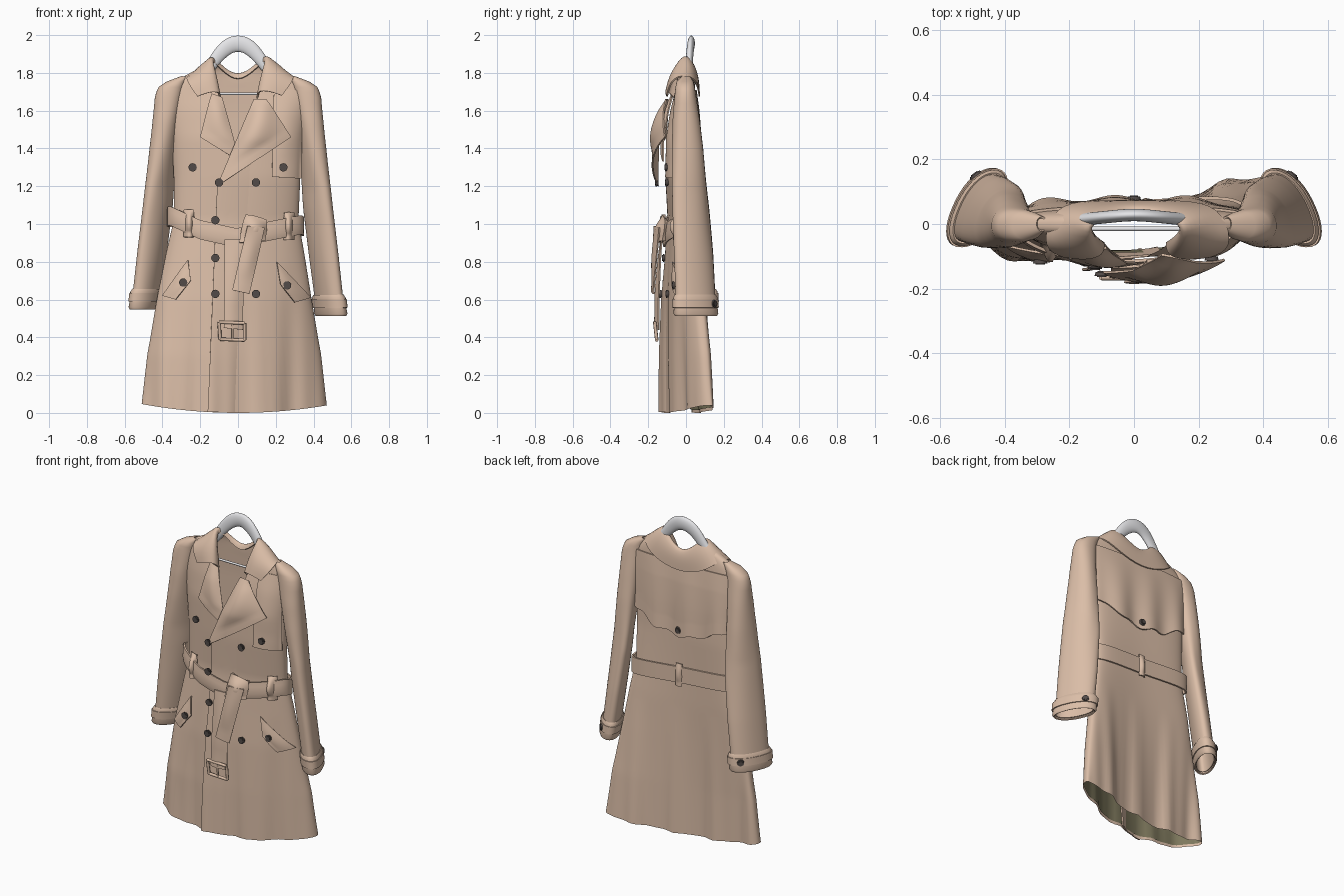
import bpy, bmesh, math
from mathutils import Vector

cube = bpy.data.objects.get("Cube")
if cube:
    bpy.data.objects.remove(cube, do_unlink=True)


def material(name, rgb):
    m = bpy.data.materials.new(name)
    m.use_nodes = True
    m.diffuse_color = (*rgb, 1)
    m.node_tree.nodes["Principled BSDF"].inputs["Base Color"].default_value = (*rgb, 1)
    return m


TAN = material("tan_cloth", (0.71, 0.515, 0.39))
LINING = material("olive_lining", (0.21, 0.19, 0.11))
DARK = material("dark_button", (0.085, 0.07, 0.065))
GREY = material("grey_hanger", (0.78, 0.78, 0.80))


def finish(bm, name, mat, thick=0, subsurf=0):
    bmesh.ops.recalc_face_normals(bm, faces=bm.faces[:])
    me = bpy.data.meshes.new(name)
    bm.to_mesh(me)
    bm.free()
    me.materials.append(mat)
    ob = bpy.data.objects.new(name, me)
    bpy.context.collection.objects.link(ob)
    if subsurf:
        mod = ob.modifiers.new("soft", "SUBSURF")
        mod.levels = mod.render_levels = subsurf
        mod.boundary_smooth = "PRESERVE_CORNERS"
    if thick:
        mod = ob.modifiers.new("cloth", "SOLIDIFY")
        mod.thickness, mod.offset = thick, 0
    bpy.ops.object.select_all(action="DESELECT")
    ob.select_set(True)
    bpy.context.view_layer.objects.active = ob
    if ob.modifiers:
        bpy.ops.object.convert(target="MESH")
    bpy.ops.object.shade_smooth_by_angle(angle=math.radians(50))


def grid(rows, closed=False, caps=False):
    """Join rows of points into a sheet or a tube."""
    bm = bmesh.new()
    vs = [[bm.verts.new(p) for p in r] for r in rows]
    n = len(rows[0])
    for a, b in zip(vs, vs[1:]):
        for i in range(n if closed else n - 1):
            j = (i + 1) % n
            bm.faces.new((a[i], a[j], b[j], b[i]))
    if caps:
        bm.faces.new(vs[0])
        bm.faces.new(vs[-1])
    return bm


def lookup(table, z):
    """Linear interpolation in rows sorted by their first value."""
    z = min(max(z, table[0][0]), table[-1][0])
    for a, b in zip(table, table[1:]):
        if z <= b[0]:
            t = (z - a[0]) / (b[0] - a[0])
            return [p + (q - p) * t for p, q in zip(a[1:], b[1:])]


def oval(t, x0, x1, y0, y1, n=2.5):
    c, s = math.cos(t), math.sin(t)
    x = math.copysign(abs(c) ** (2 / n), c)
    y = math.copysign(abs(s) ** (2 / n), s)
    return (x0 + x1 + x * (x1 - x0)) / 2, (y0 + y1 + y * (y1 - y0)) / 2


# Coat body: height, right edge, left edge, front, back, backward sweep of the sides, twist
BODY = [(0, -.51, .47, -.105, .058, .35, .17), (.3, -.48, .44, -.11, .058, .36, .15),
        (.6, -.43, .39, -.108, .058, .37, .11), (.85, -.38, .35, -.095, .058, .36, .07),
        (1.02, -.34, .32, -.085, .056, .33, .04), (1.25, -.34, .33, -.1, .058, .25, 0),
        (1.45, -.35, .34, -.102, .056, .2, 0), (1.6, -.37, .36, -.08, .054, .1, 0),
        (1.72, -.385, .385, -.05, .048, 0, 0), (1.78, -.29, .29, -.05, .046, 0, 0),
        (1.86, -.14, .15, -.045, .045, 0, 0)]


def drift(x, z):
    """Backward shift of the cloth: sweep, twist and hem ripples."""
    bend, twist = lookup(BODY, z)[4:]
    wave = 0.012 * max(0, 1 - z / 0.8) * (math.sin(24 * x + 1) + 0.4 * math.sin(51 * x))
    return bend * x * x + twist * x + wave


def ring(z, grow=0, n=96):
    pts = []
    x0, x1, y0, y1 = lookup(BODY, z)[:4]
    for i in range(n):
        x, y = oval(2 * math.pi * i / n, x0 - grow, x1 + grow, y0 - grow, y1 + grow)
        zz = z + 0.045 * (x / 0.5) ** 2 * max(0, 1 - z / 0.4)
        if z > 1.72:  # neckline dips in the middle
            zz = 1.72 + (z - 1.72) * (min(1.86, 1.77 + abs(x) / 2) - 1.72) / 0.14
        pts.append((x, y + drift(x, z), zz))
    return pts


def surface(x, z, back=False):
    x0, x1, y0, y1 = lookup(BODY, z)[:4]
    u = min(abs((2 * x - x0 - x1) / (x1 - x0)), 0.98)
    d = (1 - u ** 2.5) ** 0.4 * (y1 - y0) / 2
    return (y0 + y1) / 2 + (d if back else -d) + drift(x, z)


bm = grid([ring(1.86 * i / 60) for i in range(61)], closed=True)
# Neck opening, cut along two slanted lines
apex, v_right, v_left = (-.01, 1.30), (-.13, 1.86), (.165, 1.86)


def in_front(f):
    c = f.calc_center_median()
    return c.y < -0.005 and c.z > 1.2 and abs(c.x) < 0.25


for px, pz in (v_right, v_left):
    faces = [f for f in bm.faces if in_front(f)]
    geom = faces + list({e for f in faces for e in f.edges}) + list({v for f in faces for v in f.verts})
    bmesh.ops.bisect_plane(bm, geom=geom, plane_co=(apex[0], 0, apex[1]),
                           plane_no=(pz - apex[1], 0, apex[0] - px))
gone = []
for f in bm.faces:
    c = f.calc_center_median()
    k = (c.z - apex[1]) / (v_left[1] - apex[1])
    if in_front(f) and k > 0 and apex[0] + k * (v_right[0] - apex[0]) < c.x < apex[0] + k * (v_left[0] - apex[0]):
        gone.append(f)
bmesh.ops.delete(bm, geom=gone, context="FACES")
finish(bm, "coat_body", TAN)
finish(grid([ring(0.015 + 0.05 * i, -0.006) for i in range(24)], closed=True), "coat_lining", LINING)


def patch(name, corners, offs, bulge=0, back=False, wave=0, sag=0, thick=0.008, n=16):
    """Cloth plate over the body: corners (x, z) from top left, clockwise."""
    rows = []
    for i in range(n + 1):
        v, row = i / n, []
        for j in range(n + 1):
            u = j / n
            wts = ((1 - u) * (1 - v), u * (1 - v), u * v, (1 - u) * v)
            x, z, o = (sum(w * q for w, q in zip(wts, vals))
                       for vals in ([c[0] for c in corners], [c[1] for c in corners], offs))
            o += bulge * math.sin(math.pi * u) * math.sin(math.pi * min(v, 0.8))
            o += wave * v * math.sin(u * 19)
            z -= sag * v * math.sin(math.pi * u)
            y = surface(x, z, back) + (o if back else -o)
            row.append((x, y, z - wave * v * math.cos(u * 25)))
        rows.append(row)
    finish(grid(rows), name, TAN, thick)


# Front overlap, flaps, lapels and pockets
patch("front_overlap", [(-.11, 1.21), (.09, 1.34), (.02, .006), (-.16, .006)], (.01, -.006, -.008, .01), n=32)
patch("storm_flap", [(.19, 1.71), (.335, 1.71), (.335, 1.24), (.18, 1.25)], (.003, .003, .02, .022), 0.012)
patch("right_lapel", [(-.14, 1.69), (-.085, 1.67), (.01, 1.33), (-.2, 1.46)], (.02, .012, .02, .022), .02)
patch("left_lapel", [(.085, 1.66), (.15, 1.66), (.28, 1.46), (-.11, 1.2)], (.03, .045, .05, .055), .045)
patch("right_pocket", [(-.40, .62), (-.265, .81), (-.25, .70), (-.33, .60)], (.012,) * 2 + (.02,) * 2, .01)
patch("left_pocket", [(.205, .80), (.385, .61), (.30, .585), (.225, .68)], (.012,) * 2 + (.02,) * 2, .01)
patch("back_yoke", [(-.34, 1.71), (.34, 1.71), (.33, 1.36), (-.33, 1.36)], (.004, .004, .014, .014),
      .006, back=True, wave=.01, sag=.1, n=40)

# Sleeves: height, inner, outer, front, back
SLEEVE = [(.55, .425, .56, -.05, .155), (.85, .38, .53, -.06, .14), (1.1, .345, .503, -.065, .12),
          (1.4, .325, .47, -.07, .09), (1.55, .315, .452, -.068, .07), (1.68, .30, .437, -.058, .05),
          (1.73, .29, .415, -.052, .042), (1.76, .28, .36, -.045, .034), (1.78, .27, .30, -.02, .02)]


def sleeve_ring(side, z, grow=0, n=40):
    x0, x1, y0, y1 = lookup(SLEEVE, z)
    shift = -0.03 * max(0, 1.7 - z) if side > 0 else 0
    turn = min(max((1.7 - z) / 0.5, 0), 1)  # front edge swings outward
    slim = 0.1 * turn * (x1 - x0) - grow
    pts = []
    for i in range(n):
        x, y = oval(2 * math.pi * i / n, x0 + slim, x1 - slim, y0 - grow, y1 + grow, 2.2)
        fold = 0.005 * math.sin(45 * x + 9 * z) * max(0, 1 - abs(z - 1.1) / 0.6)
        pts.append((side * (x - 0.42 * turn * (y - (y0 + y1) / 2)), y + fold, z + shift))
    return pts


def button(name, loc, axis=(0, 1, 0)):
    bm = bmesh.new()
    for r, h in ((.022, .012), (.015, .018)):
        bmesh.ops.create_cone(bm, cap_ends=True, segments=16, radius1=r, radius2=r * .85, depth=h)
    rot = Vector((0, 0, 1)).rotation_difference(Vector(axis)).to_matrix()
    bmesh.ops.rotate(bm, verts=bm.verts[:], matrix=rot)
    bmesh.ops.translate(bm, verts=bm.verts[:], vec=loc)
    finish(bm, name, DARK)


for side, word in ((-1, "right"), (1, "left")):
    heights = [.56 + 1.22 * i / 44 for i in range(45)]
    finish(grid([sleeve_ring(side, z) for z in heights], closed=True), word + "_sleeve", TAN, .006)
    cuff = [(.55, .006), (.56, .012), (.6, .009), (.64, .012), (.655, .004)]
    finish(grid([sleeve_ring(side, z, g) for z, g in cuff], closed=True), word + "_cuff", TAN, .008)
    strap = [sleeve_ring(side, z, .016) for z in (.59, .635)]
    finish(grid(strap, closed=True), word + "_cuff_strap", TAN, .008)
    edge = max(sleeve_ring(side, .61, .02), key=lambda p: side * p[0] * .75 + p[1])
    button(word + "_cuff_button", edge, (side * .75, 1, 0))

# Collar: fold line and fall edge, from the front tip to the back of the neck
half = [((-.095, -.095, 1.70), (-.215, -.10, 1.675)), ((-.115, -.075, 1.81), (-.285, -.075, 1.775)),
        ((-.15, -.01, 1.925), (-.255, .035, 1.785)), ((-.08, .04, 1.845), (-.18, .072, 1.71)),
        ((0, .045, 1.79), (0, .068, 1.655))]
stations = half + [tuple((-p[0] * 1.08, p[1], p[2] + .005) for p in s) for s in half[-2::-1]]
rows = [[], [], [], []]
for top, fall in stations:
    t, f = Vector(top), Vector(fall)
    rows[0].append((t.x, t.y * .6, t.z - .04))
    rows[1].append(t)
    rows[2].append(t.lerp(f, .45) + Vector((0, math.copysign(.012, f.y), .012)))
    rows[3].append(f)
finish(grid(rows), "collar", TAN, .008, 2)

# Belt around the waist, with loops, knot, tails and buckle
SAG = [(-.37, 1.05), (-.2, .97), (0, .925), (.1, .95), (.35, 1.0)]
belt = [[], [], [], []]
x0, x1, y0, y1 = lookup(BODY, 1.0)[:4]
for i in range(96):
    t = 2 * math.pi * i / 96
    x, y = oval(t, x0 - .025, x1 + .02, y0 - .028, y1 + .012)
    k = min(max(-math.sin(t) * 3, 0), 1)
    z = 1.01 - .07 * x
    z += (lookup(SAG, x)[0] - z) * k
    for row, dz, dy in zip(belt, (-.05, -.02, .02, .05), (0, -.008, -.003, 0)):
        row.append((x, y + drift(x, 1.0) + dy * k, z + dz))
finish(grid(belt, closed=True), "belt", TAN, .01)
for x, z in ((-.26, 1.0), (.27, .985)):
    patch("belt_loop", [(x - .025, z + .075), (x + .025, z + .075), (x + .025, z - .07), (x - .025, z - .07)],
          (.01,) * 4, .045)
patch("back_belt_loop", [(-.02, 1.08), (.02, 1.08), (.02, .94), (-.02, .94)], (.012,) * 4, .015, back=True)
patch("belt_knot", [(.04, 1.05), (.15, 1.02), (.14, .91), (.01, .90)], (.035, .035, .045, .045), .035, thick=.02)
patch("belt_end", [(.05, .99), (.14, .98), (.06, .63), (-.03, .65)], (.085, .07, .075, .07), .012)
patch("belt_buckle_end", [(-.07, .92), (.03, .92), (.025, .44), (-.075, .45)], (.04, .04, .045, .045), .01)


def bar(name, a, b, r, mat, sides=8):
    a, b = Vector(a), Vector(b)
    bm = bmesh.new()
    bmesh.ops.create_cone(bm, cap_ends=True, segments=sides, radius1=r, radius2=r, depth=(b - a).length)
    rot = Vector((0, 0, 1)).rotation_difference(b - a).to_matrix()
    bmesh.ops.rotate(bm, verts=bm.verts[:], matrix=rot)
    bmesh.ops.translate(bm, verts=bm.verts[:], vec=(a + b) / 2)
    finish(bm, name, mat)


frame = [(-.1, -.165, .48), (.035, -.165, .475), (.035, -.155, .385), (-.095, -.155, .39)]
for i in range(4):
    bar("buckle_frame", frame[i], frame[(i + 1) % 4], .009, TAN)
bar("buckle_pin", (-.03, -.165, .48), (-.03, -.158, .388), .006, TAN)

# Buttons
for x, z, off in ((-.24, 1.3, .006), (-.1, 1.22, .06), (.095, 1.22, .008), (.24, 1.3, .036), (-.12, 1.02, .045),
                  (-.12, .82, .018), (-.12, .63, .018), (.095, .63, .006), (-.29, .69, .03), (.26, .675, .03)):
    button("front_button", (x, surface(x, z) - off, z))
button("back_button", (0, surface(0, 1.295, True) + .022, 1.295))

# Hanger: arched shoulder piece and cross bar
ARCH = [(.36, 1.65, .02), (.25, 1.72, .022), (.17, 1.80, .03), (.12, 1.875, .034), (.065, 1.938, .042)]
path = [(-x, z, r) for x, z, r in ARCH] + [(0, 1.963, .046)] + ARCH[::-1]
rows = []
for x, z, r in path:
    lean = .7 * x / (abs(x) + .05)
    rows.append([(x + lean * r * math.sin(a), .03 - .1 * abs(x) + .02 * math.cos(a), z + r * math.sin(a))
                 for a in (2 * math.pi * i / 12 for i in range(12))])
finish(grid(rows, closed=True, caps=True), "hanger", GREY, subsurf=2)
bar("hanger_bar", (-.3, -.015, 1.69), (.3, -.015, 1.69), .007, GREY)
